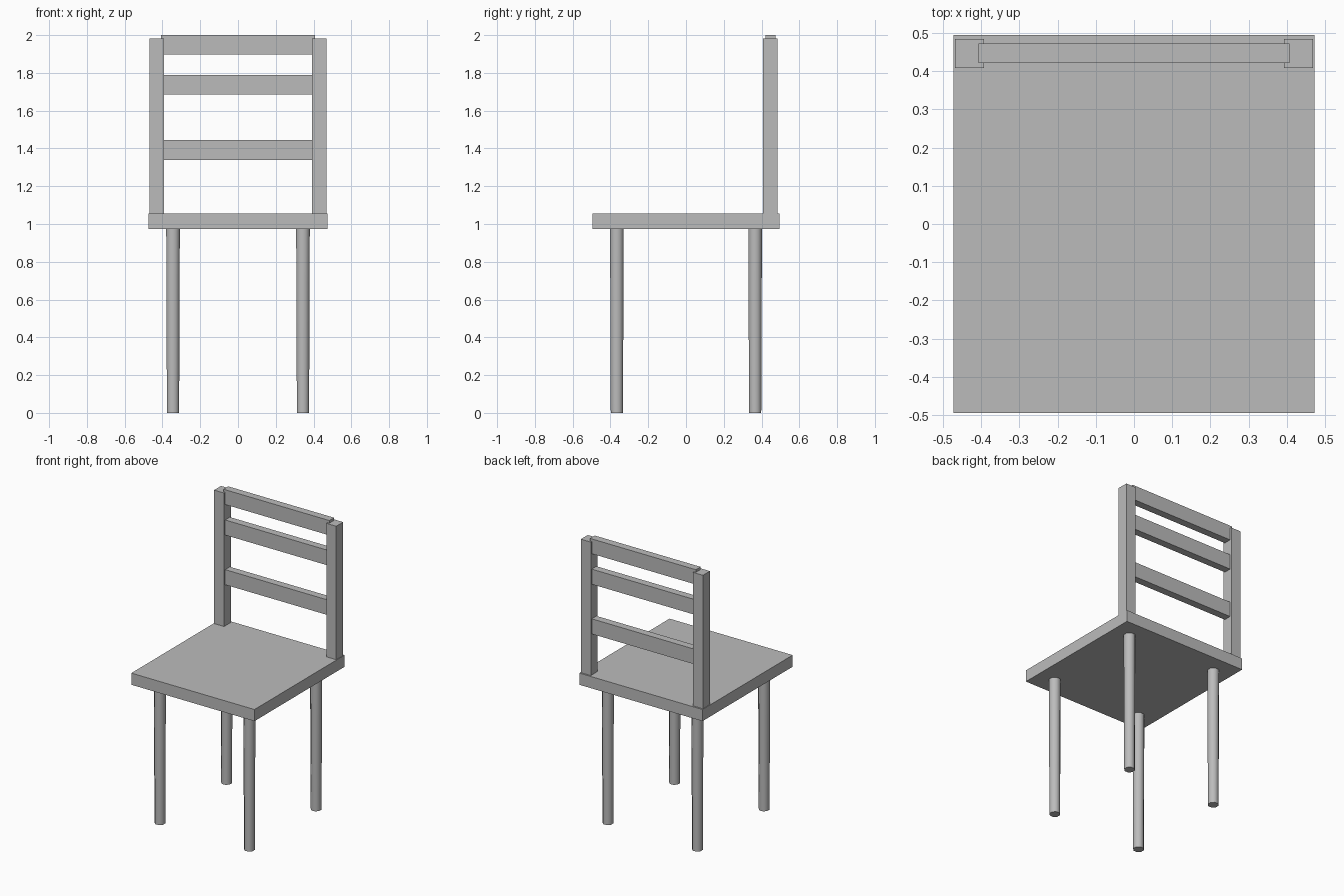
import bpy, math

if "Cube" in bpy.data.objects:
    bpy.data.objects.remove(bpy.data.objects["Cube"])

mat = bpy.data.materials.new("plain grey")
mat.diffuse_color = (0.5, 0.5, 0.5, 1)
mat.use_nodes = True
mat.node_tree.nodes["Principled BSDF"].inputs["Base Color"].default_value = mat.diffuse_color


def box(name, lo, hi):
    size = [b - a for a, b in zip(lo, hi)]
    mid = [(a + b) / 2 for a, b in zip(lo, hi)]
    bpy.ops.mesh.primitive_cube_add(size=1, location=mid)
    ob = bpy.context.object
    ob.name = name
    ob.scale = size
    bpy.ops.object.transform_apply(location=False, rotation=False, scale=True)
    ob.data.materials.append(mat)


def leg(name, x, y):
    bpy.ops.mesh.primitive_cone_add(vertices=8, radius1=0.035, radius2=0.039,
                                    depth=0.98, location=(x, y, 0.49),
                                    rotation=(0, 0, math.pi / 8))
    ob = bpy.context.object
    ob.name = name
    ob.data.materials.append(mat)
    bpy.ops.object.shade_smooth_by_angle(angle=math.radians(60))


# Seat slab
box("seat", (-0.473, -0.495, 0.974), (0.473, 0.495, 1.055))

# Legs and back posts, one of each per side
for side, s in (("left", -1), ("right", 1)):
    leg("front_leg_" + side, s * 0.344, -0.366)
    leg("back_leg_" + side, s * 0.344, 0.366)
    a, b = sorted((s * 0.393, s * 0.469))
    box("back_post_" + side, (a, 0.408, 0.98), (b, 0.484, 1.982))

# Back rails, let into the posts
for name, z0, z1 in (("lower_rail", 1.34, 1.445),
                     ("middle_rail", 1.685, 1.79),
                     ("top_rail", 1.897, 2.0)):
    box(name, (-0.407, 0.421, z0), (0.407, 0.473, z1))
